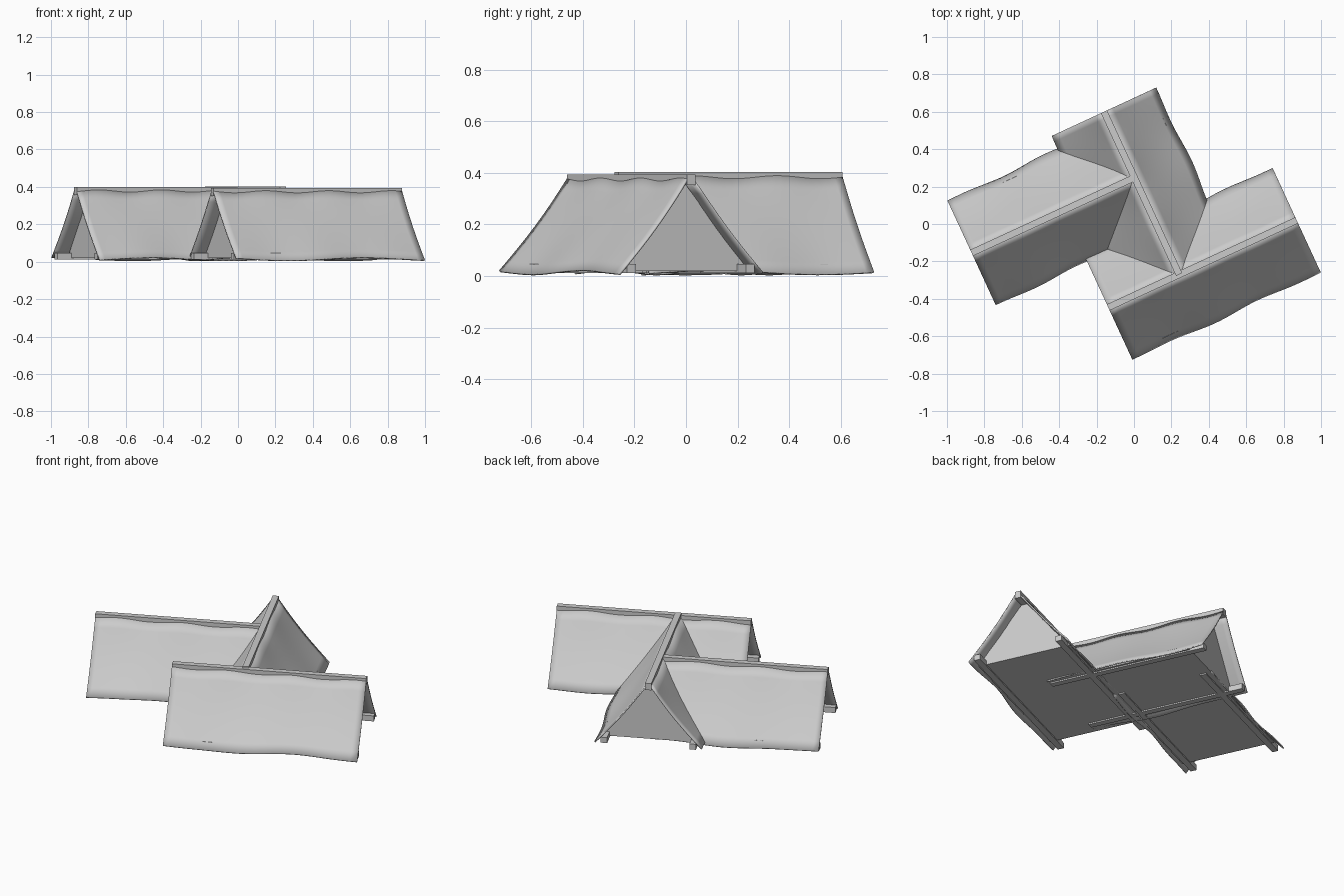
import bpy, bmesh, math
from mathutils import Matrix

if "Cube" in bpy.data.objects:
    bpy.data.objects.remove(bpy.data.objects["Cube"])

canvas = bpy.data.materials.new("canvas_grey")
canvas.diffuse_color = (0.6, 0.6, 0.6, 1)
canvas.use_nodes = True
canvas.node_tree.nodes["Principled BSDF"].inputs["Base Color"].default_value = canvas.diffuse_color

HALF = 0.308      # ridge to eave, seen from above
BEAM = 0.018      # half width of the ridge beam
INSET = 0.085     # end wall set back under the roof
TURN = math.radians(24.8)


def add_mesh(name, verts, faces, matrix):
    mesh = bpy.data.meshes.new(name)
    mesh.from_pydata(verts, [], faces)
    mesh.materials.append(canvas)
    obj = bpy.data.objects.new(name, mesh)
    bpy.context.collection.objects.link(obj)
    obj.matrix_world = matrix
    return obj


def prism(name, profile, x0, x1, matrix):
    """Extrude a (y, z) profile along x."""
    n = len(profile)
    verts = [(x, y, z) for x in (x0, x1) for y, z in profile]
    faces = [tuple(range(n)), tuple(range(n, 2 * n))]
    faces += [(i, (i + 1) % n, n + (i + 1) % n, n + i) for i in range(n)]
    obj = add_mesh(name, verts, faces, matrix)
    bm = bmesh.new()
    bm.from_mesh(obj.data)
    bmesh.ops.recalc_face_normals(bm, faces=bm.faces)
    bm.to_mesh(obj.data)
    bm.free()
    return obj


def rect(y0, y1, z0, z1):
    return [(y0, z0), (y1, z0), (y1, z1), (y0, z1)]


def roof_sheet(name, side, length, top, phase, matrix):
    """Slightly sagging cloth slope with a gently uneven lower edge."""
    nx, ny = 28, 8
    verts = []
    for i in range(nx + 1):
        x = length * i / nx
        ends = math.sin(math.pi * i / nx)
        for j in range(ny + 1):
            t = j / ny
            sag = 0.008 * math.sin(math.pi * t)
            fold = t * t * ends * math.sin(x * 11 + phase)
            y = BEAM + (HALF - BEAM) * t - sag + 0.009 * fold
            hem = 0.016 + 0.008 * math.sin(x * 7 + phase)
            z = top - 0.02 + (hem - top + 0.02) * t - sag * 0.6
            z += 0.006 * (1 - t) ** 6 * math.sin(x * 17 + phase)
            verts.append((x, side * y, z))
    faces = []
    w = ny + 1
    for i in range(nx):
        for j in range(ny):
            a = i * w + j
            f = (a, a + w, a + w + 1, a + 1)
            faces.append(f if side > 0 else f[::-1])
    obj = add_mesh(name, verts, faces, matrix)
    solid = obj.modifiers.new("thickness", 'SOLIDIFY')
    solid.thickness = 0.008
    bpy.ops.object.select_all(action='DESELECT')
    obj.select_set(True)
    bpy.context.view_layer.objects.active = obj
    bpy.ops.object.shade_smooth_by_angle(angle=math.radians(30))


def tent(name, u, v, angle, length, top, phase):
    m = (Matrix.Rotation(TURN, 4, 'Z') @ Matrix.Translation((u, v, 0))
         @ Matrix.Rotation(angle, 4, 'Z'))
    # ridge beam
    prism(name + "_ridge_beam", rect(-BEAM, BEAM, top - 0.042, top), 0, length, m)
    # end walls and floor
    prism(name + "_walls_and_floor",
          [(-0.285, 0.02), (0.285, 0.02), (BEAM, top - 0.042), (-BEAM, top - 0.042)],
          INSET, length - INSET, m)
    for side, label in ((1, "left"), (-1, "right")):
        roof_sheet(f"{name}_{label}_roof", side, length, top, phase + side, m)
        # eave rail under the lower edge of the cloth
        prism(f"{name}_{label}_eave_rail",
              rect(side * 0.235, side * 0.272, 0.012, 0.046), 0.002, length - 0.002, m)


# two parallel tents joined by a crossing one
tent("west_tent", -0.853, 0.224, 0, 0.958, 0.398, 0.4)
tent("cross_tent", 0.106, 0.612, -math.pi / 2, 0.958, 0.403, 2.1)
tent("east_tent", -0.312, -0.347, 0, 1.11, 0.394, 3.6)
